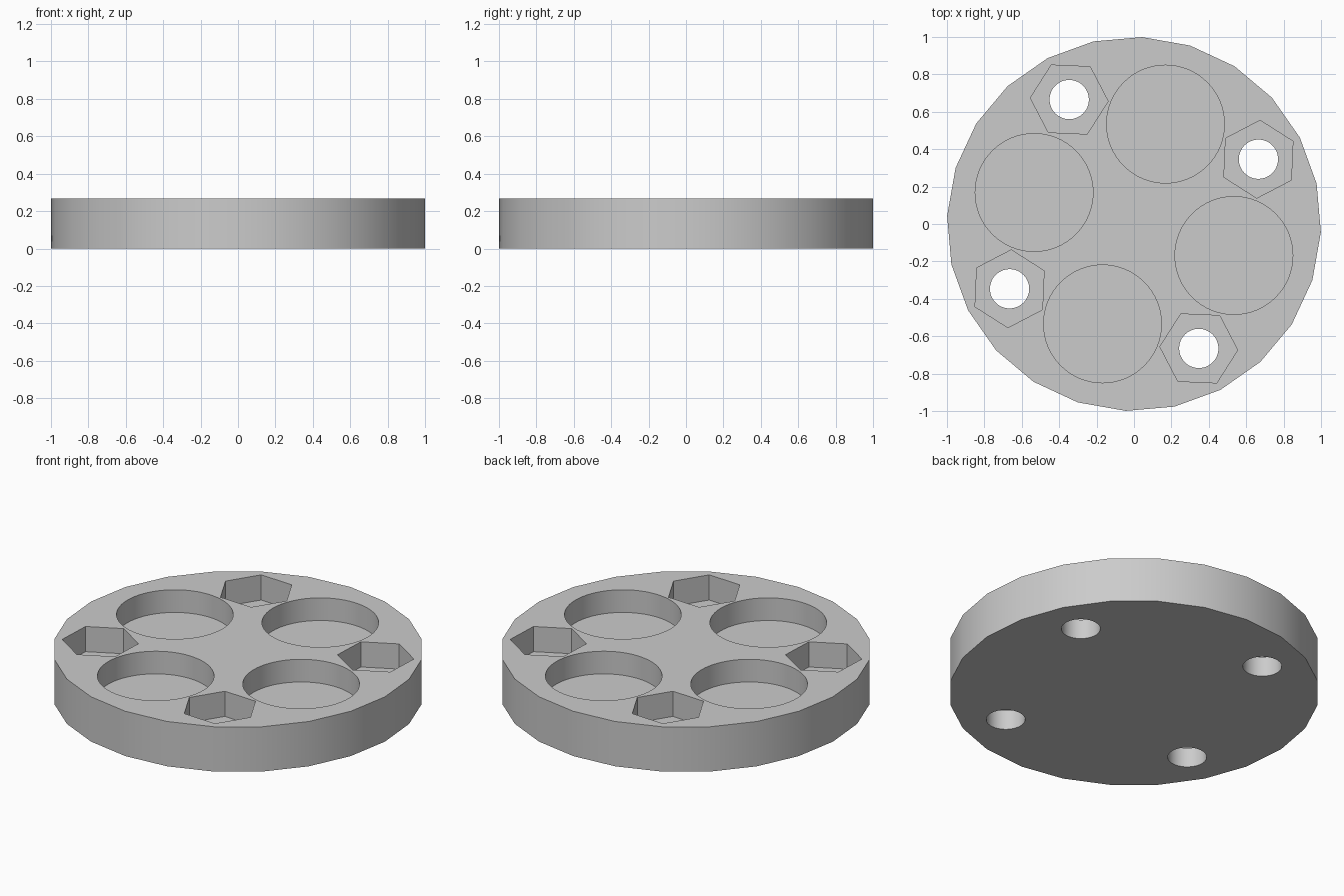
import bpy
from math import radians, cos, sin, pi

cube = bpy.data.objects.get("Cube")
if cube:
    bpy.data.objects.remove(cube, do_unlink=True)

HEIGHT = 0.267
TILT = radians(27.5)        # direction of the first bolt hole

grey = bpy.data.materials.new("light grey")
grey.use_nodes = True
grey.diffuse_color = (0.6, 0.6, 0.6, 1)
grey.node_tree.nodes["Principled BSDF"].inputs["Base Color"].default_value = (0.6, 0.6, 0.6, 1)


def prism(name, sides, radius, bottom, top, centre=(0, 0), turn=0.0):
    """Upright prism whose first corner points along the angle turn."""
    ring = [(centre[0] + radius * cos(turn + 2 * pi * i / sides),
             centre[1] + radius * sin(turn + 2 * pi * i / sides)) for i in range(sides)]
    verts = [(x, y, z) for z in (bottom, top) for x, y in ring]
    faces = [tuple(reversed(range(sides))), tuple(range(sides, 2 * sides))]
    faces += [(i, (i + 1) % sides, (i + 1) % sides + sides, i + sides) for i in range(sides)]
    mesh = bpy.data.meshes.new(name)
    mesh.from_pydata(verts, [], faces)
    mesh.materials.append(grey)
    obj = bpy.data.objects.new(name, mesh)
    bpy.context.collection.objects.link(obj)
    return obj


def cut(target, cutter):
    mod = target.modifiers.new(cutter.name, 'BOOLEAN')
    mod.operation = 'DIFFERENCE'
    mod.solver = 'EXACT'
    mod.object = cutter
    bpy.context.view_layer.objects.active = target
    bpy.ops.object.modifier_apply(modifier=mod.name)
    bpy.data.objects.remove(cutter, do_unlink=True)


# Round base plate
disc = prism("round_plate", 24, 1.0, 0, HEIGHT, turn=TILT)

for i in range(4):
    a = TILT + i * pi / 2
    hole = (0.75 * cos(a), 0.75 * sin(a))
    b = a + pi / 4
    pocket = (0.56 * cos(b), 0.56 * sin(b))
    # Round magnet pocket, hexagonal nut recess and through hole
    cut(disc, prism("pocket_cutter", 64, 0.315, HEIGHT - 0.135, 0.5, pocket))
    cut(disc, prism("nut_cutter", 6, 0.208, HEIGHT - 0.15, 0.5, hole, a))
    cut(disc, prism("hole_cutter", 48, 0.105, -0.2, 0.5, hole))

bpy.ops.object.select_all(action='DESELECT')
disc.select_set(True)
bpy.context.view_layer.objects.active = disc
bpy.ops.object.shade_smooth_by_angle(angle=radians(30))
